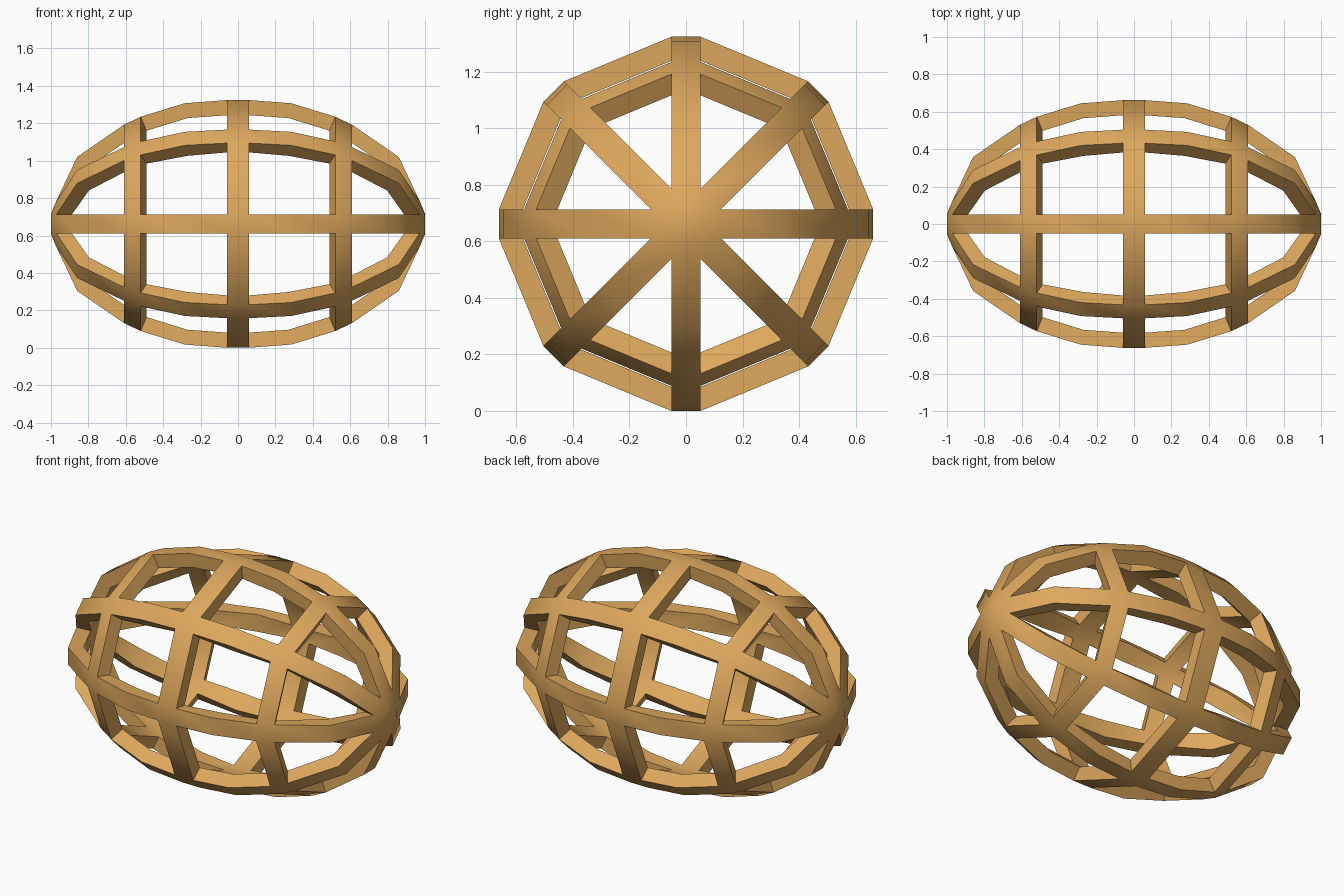
import bpy
import bmesh
from math import sin, cos, tan, pi
from mathutils import Vector

cube = bpy.data.objects.get("Cube")
if cube:
    bpy.data.objects.remove(cube, do_unlink=True)

SIDES = 8
HALF_BAR = 0.051      # half the width of a lengthwise bar
HEIGHT = 0.662        # height of the long axis
HUB = HALF_BAR / tan(pi / SIDES)

# Outline from the middle to one tip: (distance along x, distance from axis)
half = [(0.06, 0.662), (0.285, 0.645), (0.52, 0.573), (0.61, 0.53),
        (0.86, 0.358), (0.971, HUB), (1.0, 0.055)]
profile = [(-x, r) for x, r in reversed(half)] + half
last = len(half) - 1
rings = [i for i in range(len(profile) - 1)
         if i == last or profile[i][0] * profile[i + 1][0] > 0
         and {abs(profile[i][0]), abs(profile[i + 1][0])} == {0.52, 0.61}]

bm = bmesh.new()


def corner(k, i, side):
    """Vertex on one edge of lengthwise bar k at outline point i."""
    x, r = profile[i]
    a = 2 * pi * k / SIDES
    w = side * min(HALF_BAR, r * tan(pi / SIDES))
    return bm.verts.new((x, r * cos(a) - w * sin(a), r * sin(a) + w * cos(a)))


# Lengthwise bars
bars = []
for k in range(SIDES):
    bars.append([(corner(k, i, -1), corner(k, i, 1)) for i in range(len(profile))])
    for a, b in zip(bars[k], bars[k][1:]):
        bm.faces.new((a[0], a[1], b[1], b[0]))

# Three rings joining neighbouring bars
for k in range(SIDES):
    here, following = bars[k], bars[(k + 1) % SIDES]
    for i in rings:
        bm.faces.new((here[i][1], following[i][0],
                      following[i + 1][0], here[i + 1][1]))

# Flat caps at both tips
for i in (0, -1):
    bm.faces.new([bars[k][i][1] for k in range(SIDES)])
bmesh.ops.remove_doubles(bm, verts=bm.verts, dist=0.0005)

# Turn every face outward, then lift the shell to its height
for f in bm.faces:
    f.normal_update()
    if f.normal.dot(f.calc_center_median()) < 0:
        f.normal_flip()
bmesh.ops.translate(bm, verts=bm.verts, vec=Vector((0, 0, HEIGHT)))

mesh = bpy.data.meshes.new("oval_cage")
bm.to_mesh(mesh)
bm.free()
cage = bpy.data.objects.new("oval_cage", mesh)
bpy.context.collection.objects.link(cage)

# Wood colour
wood = bpy.data.materials.new("warm_tan")
wood.use_nodes = True
color = (0.73, 0.39, 0.11, 1)
wood.diffuse_color = color
wood.node_tree.nodes["Principled BSDF"].inputs["Base Color"].default_value = color
mesh.materials.append(wood)

# Bar thickness and shading
bpy.ops.object.select_all(action="DESELECT")
cage.select_set(True)
bpy.context.view_layer.objects.active = cage
shell = cage.modifiers.new("thickness", "SOLIDIFY")
shell.thickness = 0.08
shell.offset = -1
shell.use_even_offset = True
bpy.ops.object.modifier_apply(modifier=shell.name)
bpy.ops.object.shade_smooth_by_angle(angle=0.75)
